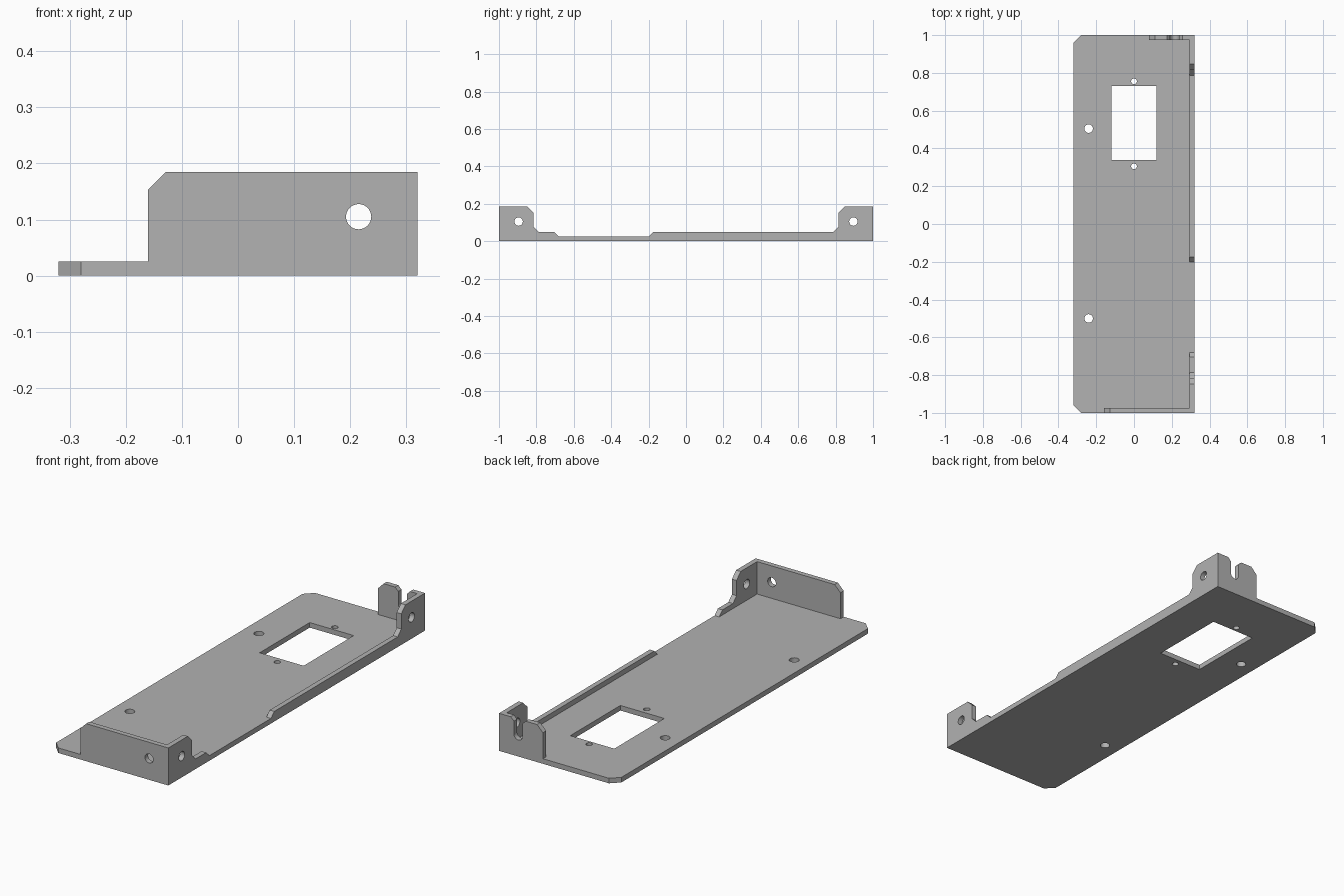
import bpy
import bmesh
from math import cos, sin, pi, radians
from mathutils import Matrix, Vector

cube = bpy.data.objects.get("Cube")
if cube:
    bpy.data.objects.remove(cube)

T = 0.025          # sheet thickness
X, Y, H = 0.32, 1.0, 0.185   # half width, half length, flange height
HOLE_Z, HOLE_R = 0.105, 0.0225

grey = bpy.data.materials.new("sheet_metal_grey")
grey.use_nodes = True
colour = (0.445, 0.445, 0.445, 1)
grey.diffuse_color = colour
grey.node_tree.nodes["Principled BSDF"].inputs["Base Color"].default_value = colour


def arc(u, v, r, start=0, end=2 * pi, n=32):
    return [(u + r * cos(start + (end - start) * i / n),
             v + r * sin(start + (end - start) * i / n)) for i in range(n)]


def sheet(name, outlines, u_axis, v_axis, centre):
    """Extrude a flat outline with holes into a plate of thickness T."""
    curve = bpy.data.curves.new(name, "CURVE")
    curve.dimensions = "2D"
    curve.fill_mode = "BOTH"
    curve.extrude = T / 2
    for points in outlines:
        spline = curve.splines.new("POLY")
        spline.points.add(len(points) - 1)
        for p, (u, v) in zip(spline.points, points):
            p.co = (u, v, 0, 1)
        spline.use_cyclic_u = True
    helper = bpy.data.objects.new(name + "_outline", curve)
    bpy.context.collection.objects.link(helper)
    graph = bpy.context.evaluated_depsgraph_get()
    mesh = bpy.data.meshes.new_from_object(helper.evaluated_get(graph))
    bpy.data.objects.remove(helper)

    u, v = Vector(u_axis), Vector(v_axis)
    turn = Matrix((u, v, u.cross(v))).transposed().to_4x4()
    mesh.transform(Matrix.Translation(centre) @ turn)
    bm = bmesh.new()
    bm.from_mesh(mesh)
    bmesh.ops.remove_doubles(bm, verts=bm.verts, dist=1e-5)
    bmesh.ops.recalc_face_normals(bm, faces=bm.faces)
    bm.to_mesh(mesh)
    bm.free()
    mesh.materials.clear()
    mesh.materials.append(grey)
    mesh.name = name
    obj = bpy.data.objects.new(name, mesh)
    bpy.context.collection.objects.link(obj)
    bpy.ops.object.select_all(action="DESELECT")
    obj.select_set(True)
    bpy.context.view_layer.objects.active = obj
    bpy.ops.object.shade_smooth_by_angle(angle=radians(20))
    return obj


# Base plate: two clipped corners, window, screw holes and mounting holes
c = 0.04
base = [(X, -Y), (X, Y), (c - X, Y), (-X, Y - c), (-X, c - Y), (c - X, -Y)]
window = [(-0.12, 0.34), (0.12, 0.34), (0.12, 0.73), (-0.12, 0.73)]
holes = [arc(0, y, 0.015) for y in (0.305, 0.755)]
holes += [arc(-0.24, y, HOLE_R) for y in (-0.5, 0.505)]
sheet("base_plate", [base, window] + holes, (1, 0, 0), (0, 1, 0), (0, 0, T / 2))

# Side wall: a tall ear at each end, with a low rib running along the back one
LIP = 0.05


def side_wall(name, sign, rib_end, rib_tip):
    ear = [(Y, T), (Y, H), (0.847, H), (0.815, 0.153), (0.815, 0.078),
           (0.787, LIP), (rib_end, LIP), (rib_tip, T)]
    outline = [(sign * y, z) for y, z in ear]
    sheet(name, [outline, arc(sign * 0.895, HOLE_Z, HOLE_R)],
          (0, 1, 0), (0, 0, 1), (X - T / 2, 0, 0))


side_wall("side_wall_front", -1, 0.705, 0.68)
side_wall("side_wall_back", 1, -0.175, -0.2)

# Front flange with one clipped corner and a round hole
inner = X - T
front = [(-0.16, T), (inner, T), (inner, H), (-0.128, H), (-0.16, 0.153)]
sheet("front_flange", [front, arc(0.215, HOLE_Z, HOLE_R)],
      (1, 0, 0), (0, 0, 1), (0, T / 2 - Y, 0))

# Back flange with an open slot, flared at the mouth
s, r, flare = 0.215, 0.0235, 0.017
slot = [(s - r - flare, H), (s - r, H - flare)]
slot += arc(s, HOLE_Z, r, pi, 2 * pi, 16)
slot += [(s + r, HOLE_Z), (s + r, H - flare), (s + r + flare, H)]
back = [(inner, T), (0.08, T), (0.08, 0.153), (0.112, H)] + slot + [(inner, H)]
sheet("back_flange", [back], (1, 0, 0), (0, 0, 1), (0, Y - T / 2, 0))
